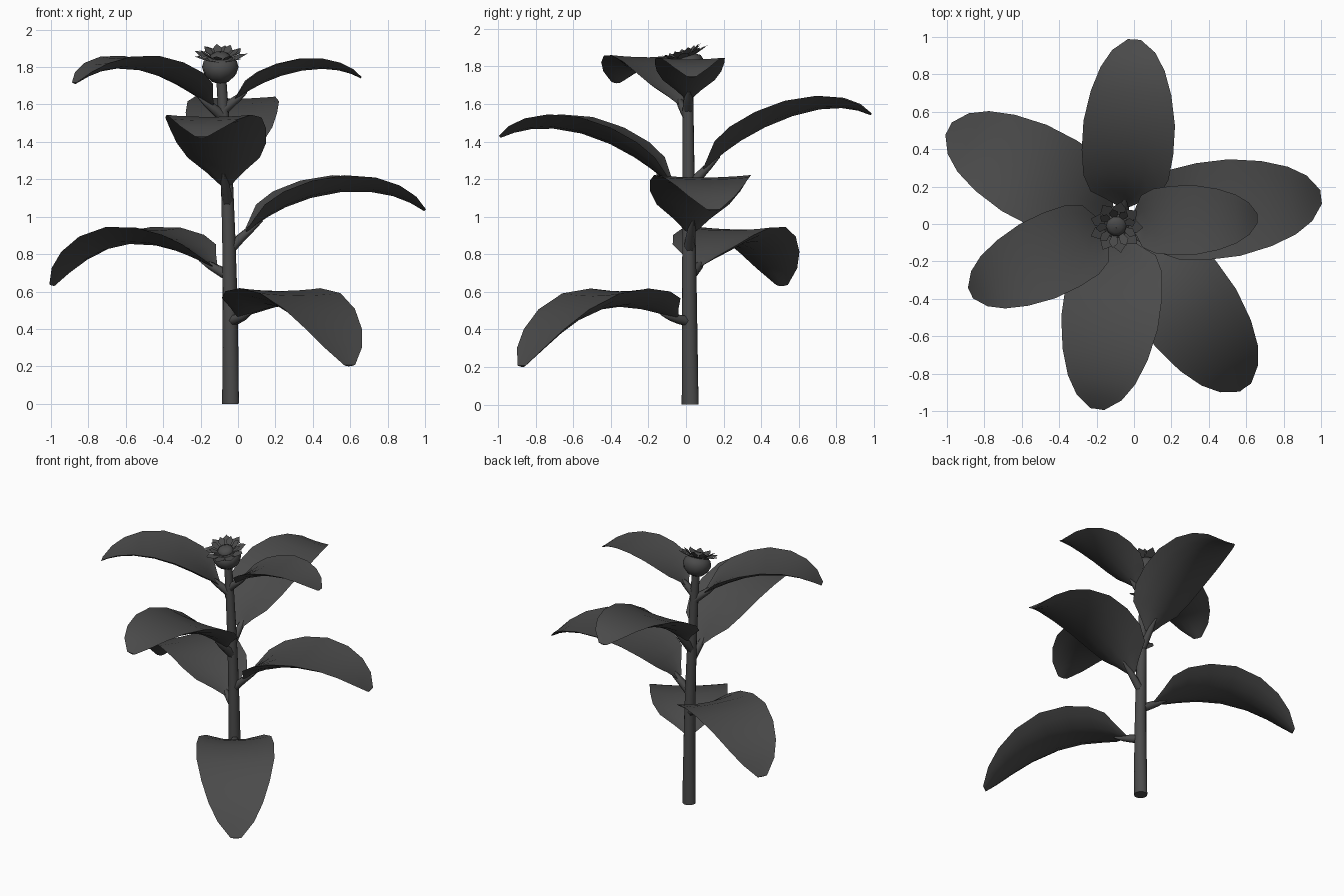
import bpy, bmesh, math
from mathutils import Vector, Matrix

if "Cube" in bpy.data.objects:
    bpy.data.objects.remove(bpy.data.objects["Cube"])

mat = bpy.data.materials.new("dark_grey")
mat.diffuse_color = (0.07, 0.07, 0.07, 1)
mat.use_nodes = True
mat.node_tree.nodes["Principled BSDF"].inputs["Base Color"].default_value = mat.diffuse_color


def make(name, verts, faces, angle=60):
    me = bpy.data.meshes.new(name)
    me.from_pydata([tuple(v) for v in verts], [], faces)
    bm = bmesh.new()
    bm.from_mesh(me)
    bmesh.ops.remove_doubles(bm, verts=bm.verts, dist=1e-5)
    bmesh.ops.recalc_face_normals(bm, faces=bm.faces)
    bm.to_mesh(me)
    bm.free()
    me.materials.append(mat)
    ob = bpy.data.objects.new(name, me)
    bpy.context.collection.objects.link(ob)
    bpy.ops.object.select_all(action='DESELECT')
    ob.select_set(True)
    bpy.context.view_layer.objects.active = ob
    bpy.ops.object.shade_smooth_by_angle(angle=math.radians(angle))
    return ob


def tube(name, pts, radii, n):
    verts, faces = [], []
    for i, p in enumerate(pts):
        d = pts[min(i + 1, len(pts) - 1)] - pts[max(i - 1, 0)]
        q = d.to_track_quat('Z', 'Y')
        for k in range(n):
            a = 2 * math.pi * k / n
            verts.append(p + q @ Vector((math.cos(a), math.sin(a), 0)) * radii[i])
    for i in range(len(pts) - 1):
        for k in range(n):
            k2 = (k + 1) % n
            faces.append((i*n + k, i*n + k2, (i+1)*n + k2, (i+1)*n + k))
    faces.append(tuple(reversed(range(n))))
    faces.append(tuple(range((len(pts) - 1) * n, len(pts) * n)))
    return make(name, verts, faces)


# Stem: gently leaning tapered tube
def axis(z):
    t = z / 1.75
    return Vector((-0.04 - 0.05 * t**2.5, 0.022 - 0.012 * t, z))


zs = [0, 0.3, 0.6, 0.9, 1.2, 1.5, 1.77]
tube("stem", [axis(z) for z in zs], [0.046 - 0.011 * z for z in zs], 12)


# Leaves: arching blades with a flat top and a rounded keel, on narrow stalks
def curve_z(h, t):
    s = 0
    for i in range(5):
        w = h[i]
        for j in range(5):
            if j != i:
                w *= (t * 4 - j) / (i - j)
        s += w
    return s


STATIONS = [(.09, .12), (.14, .38), (.20, .75), (.29, .93), (.42, 1.0), (.57, 1.0),
            (.72, .88), (.84, .70), (.93, .47), (1.0, .14)]
CROSS = (-1, -.75, -.4, 0, .4, .75, 1)


def leaf(name, ang, reach, width, h):
    a = math.radians(ang)
    out = Vector((math.cos(a), math.sin(a), 0))
    side = Vector((-out.y, out.x, 0))
    root = axis(h[0])

    def rib(t):
        p = root + out * reach * t
        p.z = curve_z(h, t)
        return p

    verts, faces = [], []
    m = len(CROSS)
    for top in (0, 1):
        for t, f in STATIONS:
            nrm = side.cross(rib(t + .01) - rib(t - .01)).normalized()
            if nrm.z < 0:
                nrm.negate()
            w = width * f
            cup = w * (.42 - .12 * t)
            fill = top * min(.85, .3 + 1.3 * t)
            for c in CROSS:
                verts.append(rib(t) + side * w * c + nrm * cup * (c*c + fill * (1 - c*c)))
        o = top * m * len(STATIONS)
        for i in range(len(STATIONS) - 1):
            for k in range(m - 1):
                faces.append((o + i*m + k, o + (i+1)*m + k, o + (i+1)*m + k + 1, o + i*m + k + 1))
    # close the two ends
    for s in (0, m * (len(STATIONS) - 1)):
        o = s + m * len(STATIONS)
        faces.append(tuple(range(s, s + m)) + tuple(range(o + m - 2, o, -1)))
    make(name + "_blade", verts, faces, 50)
    tube(name + "_stalk", [rib(t) for t in (0, .06, .11, .17)], [.03, .027, .022, .006], 6)


leaf("leaf_1", -54.5, 1.09, .265, (.44, .50, .515, .42, .20))
leaf("leaf_2", 152.5, 1.06, .26, (.68, .80, .855, .81, .63))
leaf("leaf_3", 7, 1.05, .26, (.82, 1.03, 1.12, 1.13, 1.03))
leaf("leaf_4", 262, 1.01, .26, (1.07, 1.29, 1.42, 1.47, 1.42))
leaf("leaf_5", 86.5, .97, .245, (1.15, 1.38, 1.51, 1.575, 1.54))
leaf("leaf_6", 205.5, .88, .22, (1.53, 1.68, 1.77, 1.79, 1.71))
leaf("leaf_7", 1.5, .735, .185, (1.57, 1.70, 1.77, 1.79, 1.74))

# Flower head, tipped toward the front
head = Matrix.Translation((-.095, .005, 1.80)) @ Matrix.Rotation(math.radians(18), 4, 'X')


def lathe(name, profile, n):
    verts, faces = [], []
    for r, z in profile:
        for k in range(n):
            a = 2 * math.pi * k / n
            verts.append(head @ Vector((r * math.cos(a), r * math.sin(a), z)))
    for i in range(len(profile) - 1):
        for k in range(n):
            k2 = (k + 1) % n
            faces.append((i*n + k, i*n + k2, (i+1)*n + k2, (i+1)*n + k))
    make(name, verts, faces)


lathe("bud", [(.005, -.085), (.05, -.075), (.085, -.04), (.098, .0), (.088, .035),
              (.06, .055), (.002, .06)], 12)
lathe("flower_centre", [(.056, .05), (.052, .068), (.03, .08), (.002, .083)], 10)


def petals(name, n, length, half, z0, rise, turn):
    verts, faces = [], []
    for k in range(n):
        rot = head @ Matrix.Rotation(2 * math.pi * (k + turn) / n, 4, 'Z')
        b = len(verts)
        for r, y, f in ((.05, -.5, 0), (.05, .5, 0), (.05 + .6 * (length - .05), 1, .6),
                        (length, 0, 1), (.05 + .6 * (length - .05), -1, .6)):
            verts.append(rot @ Vector((r, y * half, z0 + rise * f)))
        faces.append((b, b + 1, b + 2, b + 3, b + 4))
    make(name, verts, faces)


petals("outer_petals", 9, .145, .036, .045, .03, 0)
petals("inner_petals", 9, .11, .025, .055, .04, .5)
